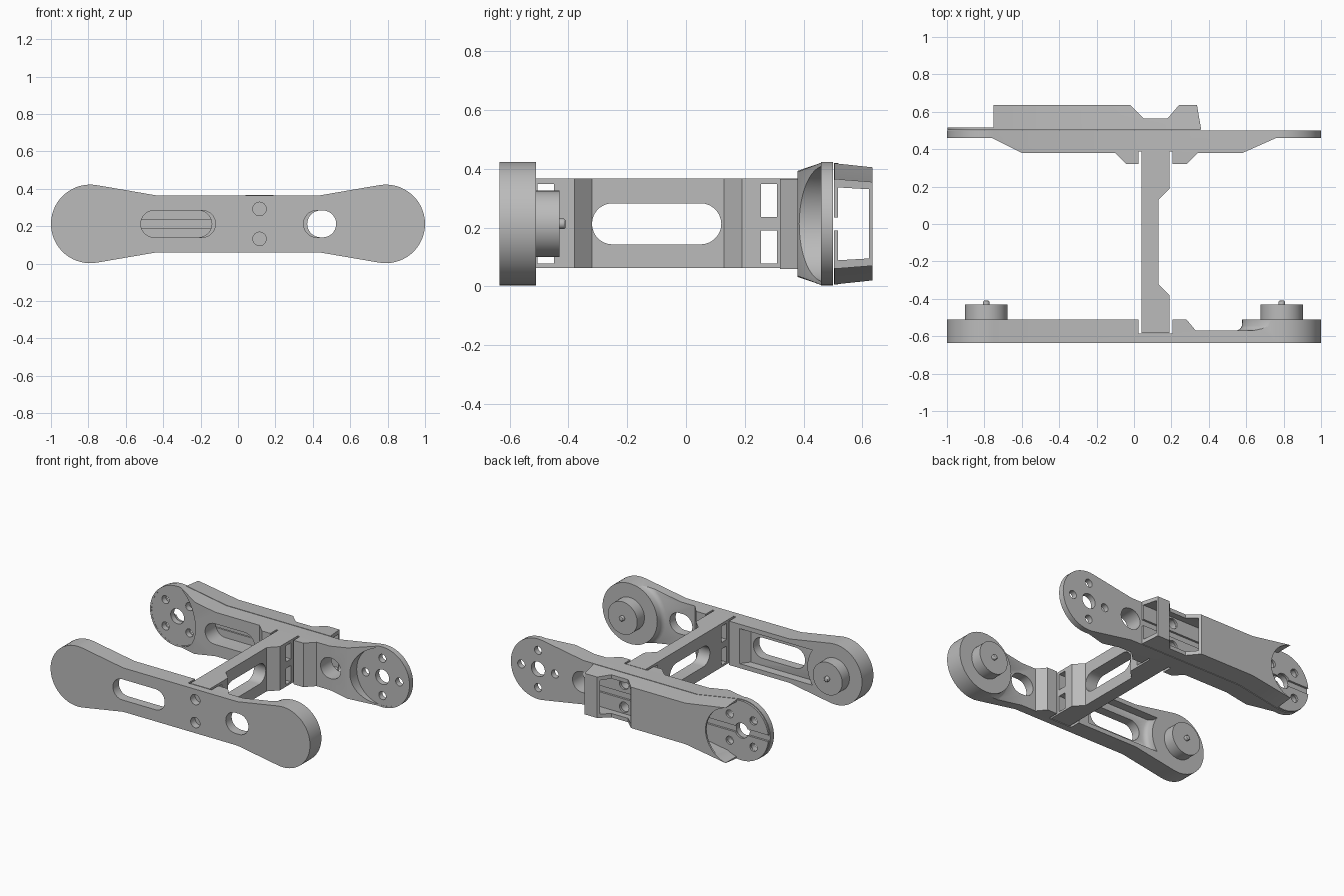
import bpy, bmesh
from math import sin, cos, radians, pi
from mathutils import Vector

if "Cube" in bpy.data.objects:
    bpy.data.objects.remove(bpy.data.objects["Cube"])

grey = bpy.data.materials.new("plain grey")
grey.use_nodes = True
grey.diffuse_color = (0.5, 0.5, 0.5, 1)
grey.node_tree.nodes["Principled BSDF"].inputs["Base Color"].default_value = (0.5, 0.5, 0.5, 1)

MID = 0.2125   # height of the centre line
END = 0.79     # x of the disc centres
AXES = {"x": lambda a, b, d: (d, a, b + MID),
        "y": lambda a, b, d: (a, d, b + MID),
        "z": lambda a, b, d: (a, b, d + MID)}


def prism(name, pts, axis, lo, hi, bevel=0, far_scale=1):
    """Extrude a flat outline along an axis; heights are measured from MID."""
    bm = bmesh.new()
    place = AXES[axis]
    near = [bm.verts.new(place(a, b, lo)) for a, b in pts]
    far = [bm.verts.new(place(a, b * far_scale, hi)) for a, b in pts]
    caps = [bm.faces.new(near), bm.faces.new(far[::-1])]
    for i in range(len(pts)):
        j = (i + 1) % len(pts)
        bm.faces.new((near[i], near[j], far[j], far[i]))
    if bevel:
        rim = list({e for f in caps for e in f.edges})
        bmesh.ops.bevel(bm, geom=rim, offset=bevel, segments=3, profile=0.5, affect="EDGES")
    bmesh.ops.recalc_face_normals(bm, faces=bm.faces[:])
    mesh = bpy.data.meshes.new(name)
    bm.to_mesh(mesh)
    bm.free()
    mesh.materials.append(grey)
    obj = bpy.data.objects.new(name, mesh)
    bpy.context.collection.objects.link(obj)
    return obj


def rect(a0, a1, b0, b1):
    return [(a0, b0), (a1, b0), (a1, b1), (a0, b1)]


def circle(x, r, z=0, n=48):
    return [(x + r * cos(2 * pi * i / n), z + r * sin(2 * pi * i / n)) for i in range(n)]


def stadium(a0, a1, r, n=14):
    right = [(a1 - r + r * cos(t), r * sin(t)) for t in (pi * i / n - pi / 2 for i in range(n + 1))]
    left = [(a0 + r - r * cos(t), -r * sin(t)) for t in (pi * i / n - pi / 2 for i in range(n + 1))]
    return right + left


def dogbone(shrink=0):
    """Narrow waist with a round disc at each end."""
    r, n = 0.21 - shrink, 32
    arc = [(END + r * cos(a), r * sin(a)) for a in (radians(-100 + 200 * i / n) for i in range(n + 1))]
    half = [(0.44, -0.153 + shrink)] + arc + [(0.44, 0.153 - shrink)]
    return half + [(-x, -z) for x, z in half]


def combine(obj, operation, *others):
    """Boolean each helper into obj, then delete the helper."""
    for other in others:
        other.hide_render = True
        mod = obj.modifiers.new("cut", "BOOLEAN")
        mod.operation, mod.object, mod.solver = operation, other, "EXACT"
        bpy.ops.object.select_all(action="DESELECT")
        bpy.context.view_layer.objects.active = obj
        obj.select_set(True)
        bpy.ops.object.modifier_apply(modifier=mod.name)
        bpy.data.objects.remove(other)
    return obj


def cut(obj, *others):
    return combine(obj, "DIFFERENCE", *others)


def screw_holes(lo, hi):
    return [prism("hole", circle(0.115, 0.036, z, 24), "y", lo, hi) for z in (-0.08, 0.08)]


def disc_holes(side, lo, hi):
    """Centre bore with four bolt holes, crossed on one end and diagonal on the other."""
    turn = 0 if side > 0 else pi / 4
    holes = [prism("hole", circle(side * END, 0.052, 0, 32), "y", lo, hi)]
    for k in range(4):
        a = turn + k * pi / 2
        holes.append(prism("hole", circle(side * END + 0.13 * cos(a), 0.028, 0.13 * sin(a), 20), "y", lo, hi))
    return holes


def disc_mount(side):
    """Raised disc with a flared foot, kept clear when the plate is hollowed."""
    x = side * END
    bm = bmesh.new()
    steps = [(0.26, -0.60), (0.24, -0.57), (0.222, -0.56), (0.213, -0.545), (0.21, -0.48)]
    rings = [[bm.verts.new((a, y, b + MID)) for a, b in circle(x, r)] for r, y in steps]
    for low, high in zip(rings, rings[1:]):
        for i in range(len(low)):
            j = (i + 1) % len(low)
            bm.faces.new((low[i], low[j], high[j], high[i]))
    bm.faces.new(rings[0])
    bm.faces.new(rings[-1][::-1])
    bmesh.ops.recalc_face_normals(bm, faces=bm.faces[:])
    mesh = bpy.data.meshes.new("mount")
    bm.to_mesh(mesh)
    bm.free()
    mesh.materials.append(grey)
    obj = bpy.data.objects.new("mount", mesh)
    bpy.context.collection.objects.link(obj)
    return obj


parts = []

# Front arm: thick plate, open step on one side, walled pocket on the other
front_arm = prism("front_arm", dogbone(), "y", -0.635, -0.51, bevel=0.015)
step = prism("step", [(0.27, -0.498), (0.33, -0.57), (0.75, -0.57), (0.75, -0.498)], "z", -0.3, 0.3)
cut(step, disc_mount(1))
pocket = prism("pocket", [(-0.04, -0.49), (-0.10, -0.57), (-0.75, -0.57), (-0.75, -0.49)], "z", -0.122, 0.122)
cut(pocket, disc_mount(-1))
cut(front_arm, step, pocket,
    prism("socket", rect(0.025, 0.205, -0.585, -0.4), "z", -0.3, 0.3),
    prism("slot", stadium(-0.52, -0.12, 0.072), "y", -0.8, -0.4),
    prism("slot", stadium(0.35, 0.525, 0.072), "y", -0.8, -0.4),
    *screw_holes(-0.8, -0.55))
parts.append(front_arm)

# Round bosses with a small pin on the front arm
for side, label in ((1, "left"), (-1, "right")):
    parts.append(prism(label + "_boss", circle(side * END, 0.113), "y", -0.53, -0.43, bevel=0.012))
    parts.append(prism(label + "_pin", circle(side * END, 0.018, 0, 20), "y", -0.45, -0.41, bevel=0.008))

# Cross beam: thinner in the middle, with a long slot and windows near its ends
cross_beam = prism("cross_beam", [(0.04, -0.583), (0.19, -0.583), (0.19, -0.38), (0.13, -0.32),
                                  (0.13, 0.13), (0.19, 0.19), (0.19, 0.39), (0.04, 0.39)], "z", -0.15, 0.155)
cut(cross_beam, prism("slot", stadium(-0.32, 0.12, 0.07), "x", -0.3, 0.5))
for y0, y1 in ((0.255, 0.31), (-0.505, -0.45)):
    for z0, z1 in ((-0.135, -0.023), (0.023, 0.135)):
        cut(cross_beam, prism("window", rect(y0, y1, z0, z1), "x", -0.3, 0.5))
parts.append(cross_beam)

# Back arm: thick ribbed middle thinning to flat discs
back_arm = prism("back_arm", dogbone(), "y", 0.2, 0.5, bevel=0.008)
rib = [(-1.1, 0.6), (-1.1, 0.46), (-0.76, 0.46), (-0.6, 0.38), (-0.1, 0.38), (-0.04, 0.32), (0.28, 0.32),
       (0.34, 0.38), (0.58, 0.38), (0.76, 0.46), (1.1, 0.46), (1.1, 0.6)]
combine(back_arm, "INTERSECT", prism("rib", rib, "z", -0.4, 0.4))
for side in (1, -1):
    cut(back_arm, prism("recess", circle(side * END, 0.198), "y", 0.1, 0.461), *disc_holes(side, 0.3, 0.7))
cut(back_arm,
    prism("socket", rect(0.025, 0.205, 0.2, 0.388), "z", -0.3, 0.3),
    prism("slot", stadium(-0.52, -0.14, 0.072), "y", 0.2, 0.7),
    prism("slot", stadium(0.37, 0.525, 0.072), "y", 0.2, 0.7),
    *screw_holes(0.42, 0.7))
parts.append(back_arm)

# Hollow rear cover: tapered walls, a roof and a dip across it
cover = prism("rear_cover", dogbone(), "y", 0.505, 0.66, far_scale=0.92)
roof = [(-0.75, 0.4), (-0.75, 0.635), (-0.02, 0.635), (0.05, 0.565), (0.18, 0.565),
        (0.24, 0.635), (0.337, 0.635), (0.36, 0.5), (0.36, 0.4)]
combine(cover, "INTERSECT", prism("roof", roof, "z", -0.4, 0.4))
cut(cover, prism("hollow", dogbone(0.025), "y", 0.45, 0.622, far_scale=0.92),
    prism("end", circle(-END, 0.195), "y", 0.4, 0.8))
parts.append(cover)

# Thin backing plate under the cover, split by a narrow cable slit
backing = prism("backing_plate", dogbone(0.003), "y", 0.503, 0.517)
cut(backing, prism("trim", rect(0.355, 1.2, -0.4, 0.4), "y", 0.4, 0.6),
    prism("slit", rect(-1.2, 0.5, -0.022, 0.022), "y", 0.4, 0.6),
    *disc_holes(-1, 0.4, 0.6), *screw_holes(0.4, 0.6))
parts.append(backing)

# Smooth curved walls while keeping hard edges
bpy.ops.object.select_all(action="DESELECT")
for part in parts:
    part.select_set(True)
bpy.context.view_layer.objects.active = parts[0]
bpy.ops.object.shade_smooth_by_angle(angle=radians(30))
